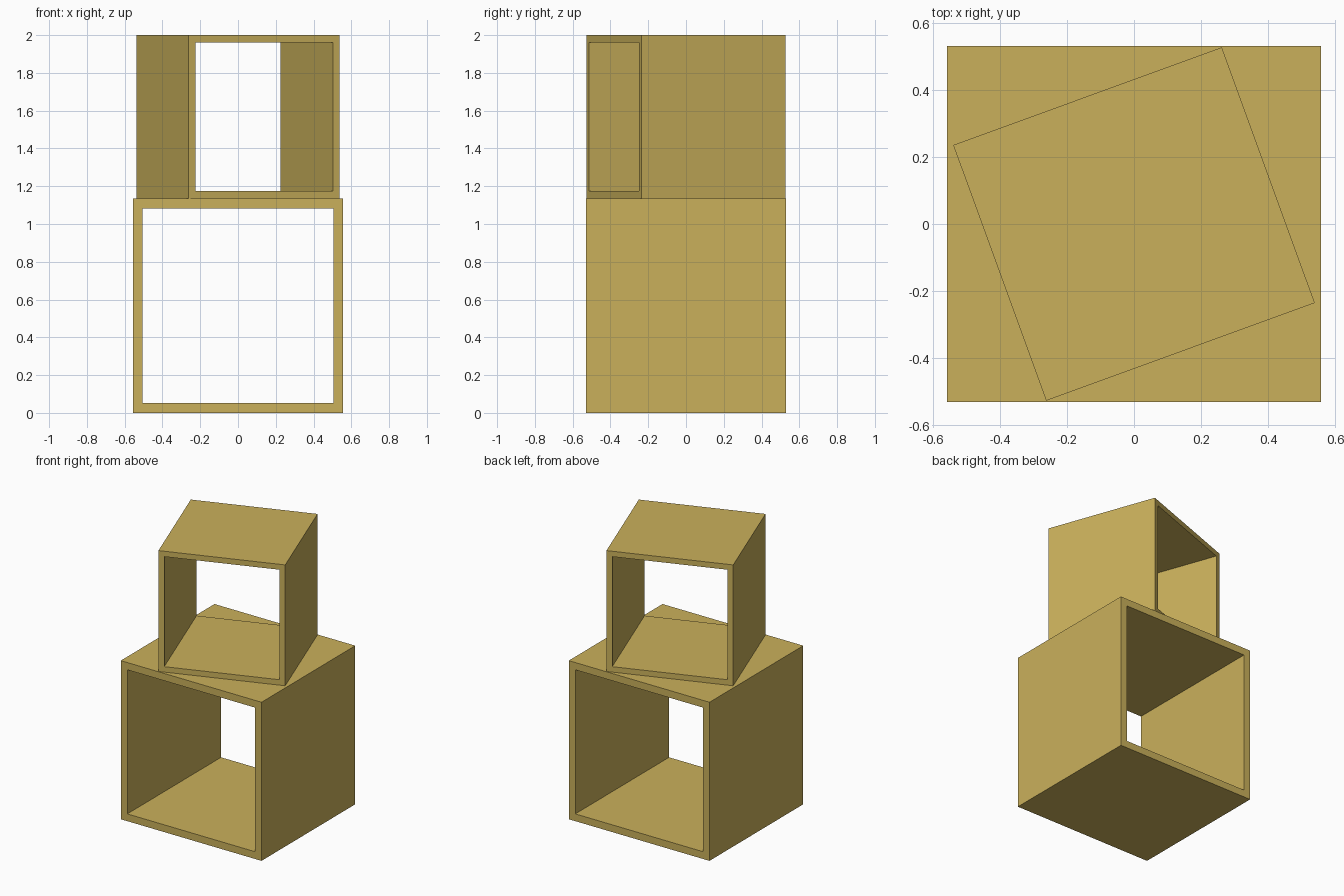
import bpy, bmesh, math

if "Cube" in bpy.data.objects:
    bpy.data.objects.remove(bpy.data.objects["Cube"])

wood = bpy.data.materials.new("tan_wood")
wood.diffuse_color = (0.59, 0.435, 0.105, 1)
wood.use_nodes = True
wood.node_tree.nodes["Principled BSDF"].inputs["Base Color"].default_value = wood.diffuse_color


def open_box(name, width, depth, height, wall, base_z, angle):
    """Square tube open at front and back, standing on base_z."""
    bm = bmesh.new()
    w, d = width / 2, depth / 2

    def loop(y, inset):
        x, lo, hi = w - inset, inset, height - inset
        return [bm.verts.new(p) for p in ((-x, y, lo), (x, y, lo), (x, y, hi), (-x, y, hi))]

    outer_f, inner_f = loop(-d, 0), loop(-d, wall)
    outer_b, inner_b = loop(d, 0), loop(d, wall)
    # front rim, inner walls, back rim, outer walls
    rings = [outer_f, inner_f, inner_b, outer_b]
    for k in range(4):
        a, b = rings[k], rings[(k + 1) % 4]
        for i in range(4):
            j = (i + 1) % 4
            bm.faces.new((a[i], a[j], b[j], b[i]))
    bmesh.ops.recalc_face_normals(bm, faces=bm.faces)
    mesh = bpy.data.meshes.new(name)
    bm.to_mesh(mesh)
    bm.free()
    mesh.materials.append(wood)
    obj = bpy.data.objects.new(name, mesh)
    obj.location.z = base_z
    obj.rotation_euler.z = angle
    bpy.context.collection.objects.link(obj)
    return obj


# large box below, smaller twisted box on top
open_box("lower_box", 1.114, 1.06, 1.135, 0.052, 0, 0)
open_box("upper_box", 0.851, 0.81, 0.865, 0.039, 1.135, math.radians(20))
